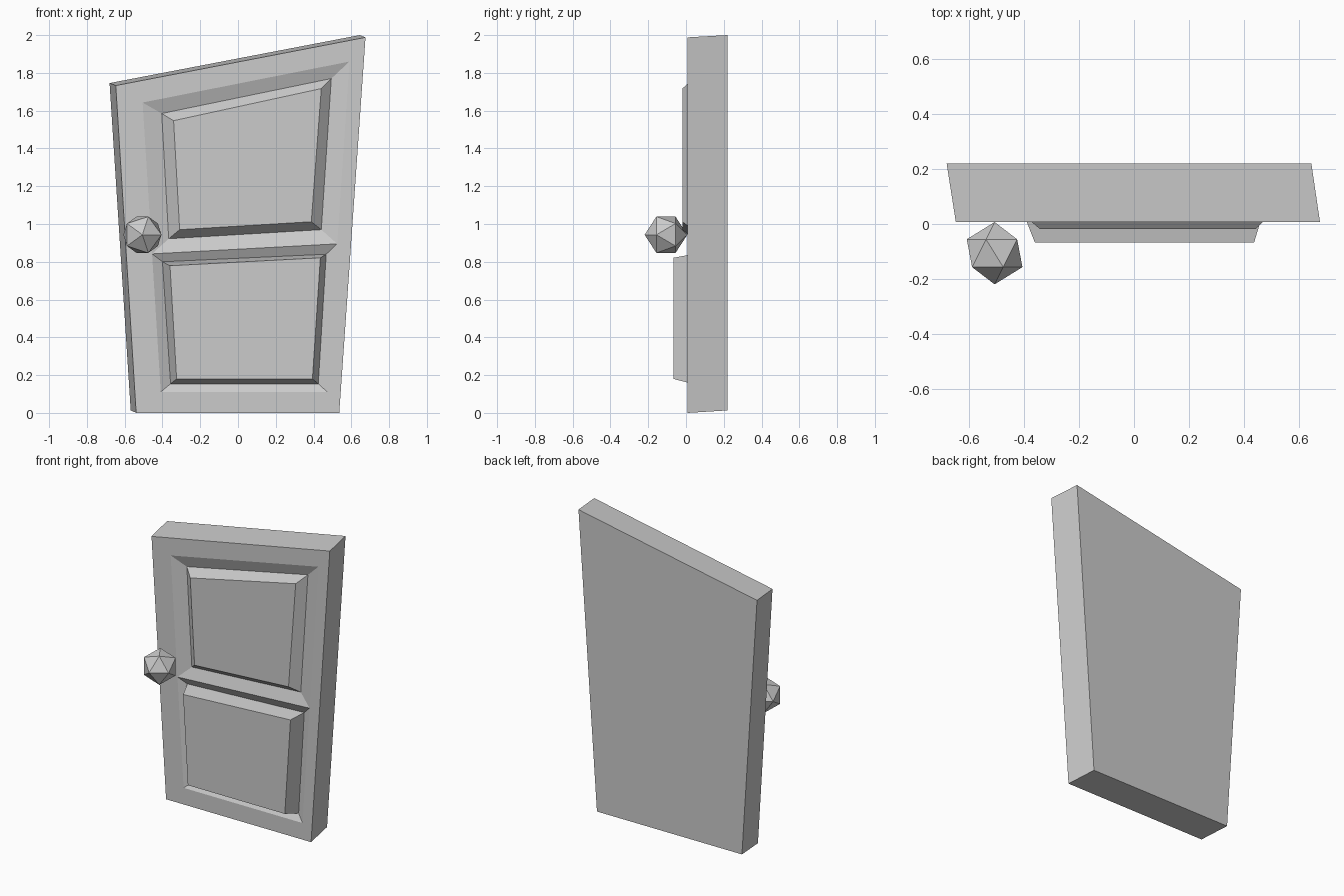
import bpy, bmesh, math

if "Cube" in bpy.data.objects:
    bpy.data.objects.remove(bpy.data.objects["Cube"])

FRONT, BACK, RECESS = 0.008, 0.219, 0.035

bm = bmesh.new()


def loop(points, y):
    """Vertices for a list of (x, z) points at one depth."""
    return [bm.verts.new((x, y, z)) for x, z in points]


def bridge(a, b):
    """Quads between two matching closed loops."""
    n = len(a)
    for i in range(n):
        j = (i + 1) % n
        bm.faces.new((a[i], a[j], b[j], b[i]))


def panel(opening, groove, field, y):
    """Bevelled opening sinking to a groove, then rising to a flat field."""
    g, f = loop(groove, RECESS), loop(field, y)
    bridge(opening, g)
    bridge(g, f)
    bm.faces.new(f)


# Slab outline: top left, top right, bottom right, bottom left
tl, tr, br, bl = front = loop(
    [(-0.647, 1.733), (0.675, 1.988), (0.536, 0), (-0.539, 0)], FRONT)
back = loop([(-0.68, 1.746), (0.644, 2.0), (0.507, 0.013), (-0.568, 0.013)], BACK)
bridge(front, back)
bm.faces.new(back)

# Both openings share the ridge of the middle rail
utl, utr, mr, lbr, lbl, ml = loop(
    [(-0.505, 1.643), (0.59, 1.86), (0.525, 0.895),
     (0.473, 0.111), (-0.409, 0.111), (-0.455, 0.842)], FRONT)

# Top rail, stiles and bottom rail
bm.faces.new((tl, tr, utr, utl))
bm.faces.new((tr, br, lbr, mr, utr))
bm.faces.new((br, bl, lbl, lbr))
bm.faces.new((bl, tl, utl, ml, lbl))

# Upper panel
panel([utl, utr, mr, ml],
      [(-0.404, 1.585), (0.494, 1.77), (0.441, 0.97), (-0.367, 0.922)],
      [(-0.341, 1.547), (0.441, 1.717), (0.388, 1.012), (-0.309, 0.97)], -0.019)

# Lower panel
panel([ml, mr, lbr, lbl],
      [(-0.40, 0.80), (0.467, 0.84), (0.425, 0.154), (-0.357, 0.154)],
      [(-0.36, 0.779), (0.436, 0.821), (0.394, 0.18), (-0.325, 0.18)], -0.067)

bmesh.ops.recalc_face_normals(bm, faces=bm.faces)
mesh = bpy.data.meshes.new("door_slab")
bm.to_mesh(mesh)
bm.free()
bpy.context.collection.objects.link(bpy.data.objects.new("door_slab", mesh))

# Faceted knob
bpy.ops.mesh.primitive_ico_sphere_add(
    subdivisions=1, radius=0.113, location=(-0.506, -0.106, 0.943),
    rotation=(math.pi / 2, 0, 0))
bpy.context.object.name = "door_knob"
